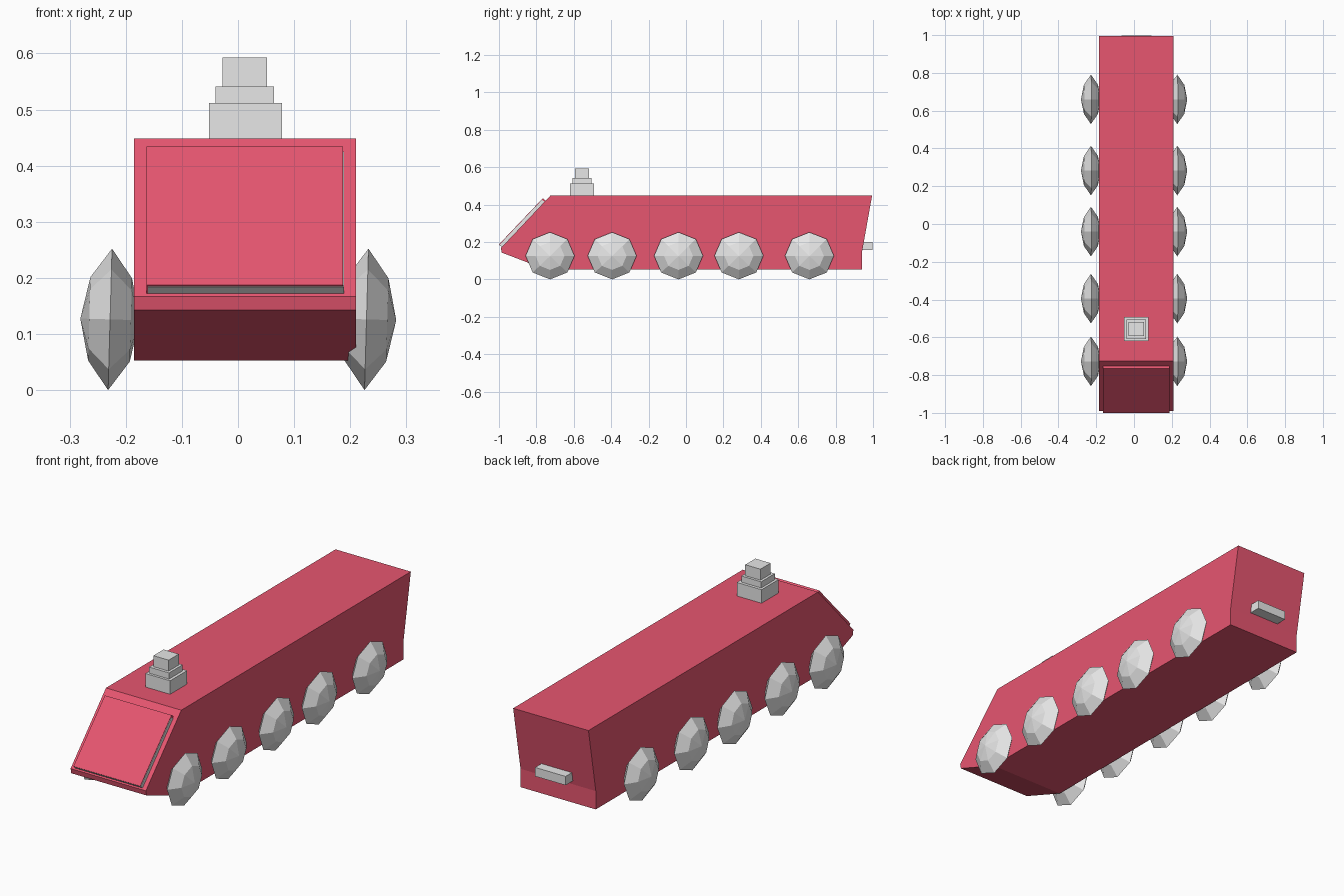
import bpy
import bmesh
from math import cos, sin, tau, radians
from mathutils import Matrix

cube = bpy.data.objects.get("Cube")
if cube:
    bpy.data.objects.remove(cube, do_unlink=True)


def material(name, rgb):
    mat = bpy.data.materials.new(name)
    mat.use_nodes = True
    color = (*rgb, 1)
    mat.diffuse_color = color
    mat.node_tree.nodes["Principled BSDF"].inputs["Base Color"].default_value = color
    return mat


RED = material("rose red", (0.8, 0.093, 0.163))
GRAY = material("light gray", (0.8, 0.8, 0.8))


def finish(bm, name, mat):
    bmesh.ops.recalc_face_normals(bm, faces=bm.faces)
    mesh = bpy.data.meshes.new(name)
    bm.to_mesh(mesh)
    bm.free()
    mesh.materials.append(mat)
    obj = bpy.data.objects.new(name, mesh)
    bpy.context.collection.objects.link(obj)
    return obj


def prism(name, profile, x0, x1, mat):
    """Extrude a side (y, z) profile across x."""
    bm = bmesh.new()
    face = bm.faces.new([bm.verts.new((x0, y, z)) for y, z in profile])
    out = bmesh.ops.extrude_face_region(bm, geom=[face])
    moved = [v for v in out["geom"] if isinstance(v, bmesh.types.BMVert)]
    bmesh.ops.translate(bm, vec=(x1 - x0, 0, 0), verts=moved)
    return finish(bm, name, mat)


def box(name, x0, x1, y0, y1, z0, z1, mat):
    return prism(name, [(y0, z0), (y1, z0), (y1, z1), (y0, z1)], x0, x1, mat)


def wheel(name, x, y):
    """Flattened eight-sided wheel with a pointed hub on each face."""
    bm = bmesh.new()
    half, radius, sides = 0.053, 0.126, 8
    rings = []
    for offset, scale in ((-0.7, 0.59), (0, 1), (0.7, 0.59)):
        rings.append([bm.verts.new((offset * half,
                                    scale * 0.131 * sin(tau * i / sides),
                                    scale * radius * cos(tau * i / sides)))
                      for i in range(sides)])
    hubs = [bm.verts.new((s * half, 0, 0)) for s in (-1, 1)]
    for i in range(sides):
        j = (i + 1) % sides
        for a, b in zip(rings, rings[1:]):
            bm.faces.new((a[i], a[j], b[j], b[i]))
        bm.faces.new((hubs[0], rings[0][i], rings[0][j]))
        bm.faces.new((hubs[1], rings[2][i], rings[2][j]))
    bm.transform(Matrix.Translation((x, y, radius)) @ Matrix.Rotation(radians(1.6), 4, "Y"))
    return finish(bm, name, GRAY)


# Hull with sloped nose and raked tail
prism("hull", [(-0.725, 0.448), (-0.99, 0.167), (-0.985, 0.143), (-0.75, 0.053),
               (0.94, 0.053), (0.94, 0.14), (0.995, 0.448)], -0.185, 0.21, RED)

# Raised panel on the nose, over a thin gray trim plate
prism("nose_panel", [(-0.765, 0.434), (-1, 0.187), (-0.98, 0.168), (-0.745, 0.415)],
      -0.163, 0.187, RED)
prism("nose_panel_trim", [(-0.77, 0.425), (-0.998, 0.184), (-0.98, 0.168), (-0.75, 0.41)],
      -0.16, 0.189, GRAY)

# Stepped roof turret
box("turret_base", -0.052, 0.078, -0.62, -0.492, 0.44, 0.512, GRAY)
box("turret_middle", -0.04, 0.064, -0.608, -0.506, 0.51, 0.541, GRAY)
box("turret_top", -0.028, 0.052, -0.594, -0.518, 0.54, 0.593, GRAY)

# Rear step
box("rear_step", -0.067, 0.093, 0.93, 0.998, 0.158, 0.2, GRAY)

# Five wheels along each side
for side, x in (("right", -0.228), ("left", 0.229)):
    for n, y in enumerate((-0.727, -0.395, -0.04, 0.283, 0.66), 1):
        wheel(f"{side}_wheel_{n}", x, y)
